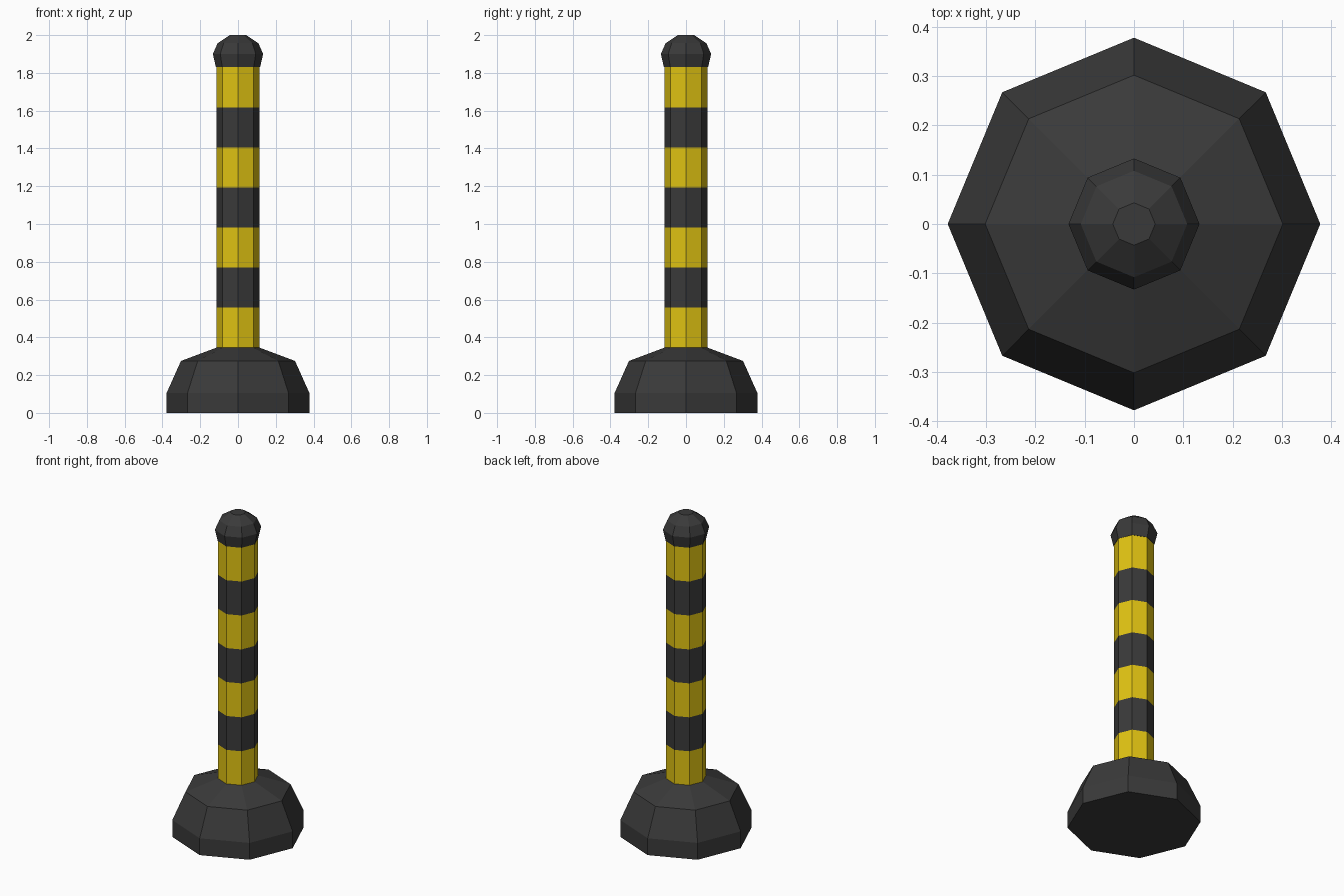
import bpy, bmesh, math

if "Cube" in bpy.data.objects:
    bpy.data.objects.remove(bpy.data.objects["Cube"])

SIDES = 8


def material(name, rgb):
    m = bpy.data.materials.new(name)
    m.diffuse_color = (*rgb, 1.0)
    m.use_nodes = True
    m.node_tree.nodes["Principled BSDF"].inputs["Base Color"].default_value = m.diffuse_color
    return m


black = material("black rubber", (0.042, 0.042, 0.042))
yellow = material("safety yellow", (0.74, 0.54, 0.006))


def lathe(name, profile, mats, rule=lambda i: 0):
    """Eight-sided closed turning of (radius, z) points; rule colours each band."""
    bm = bmesh.new()
    rings = []
    for r, z in profile:
        rings.append([bm.verts.new((r * math.cos(2 * math.pi * k / SIDES),
                                    r * math.sin(2 * math.pi * k / SIDES), z))
                      for k in range(SIDES)])
    for i, (a, b) in enumerate(zip(rings, rings[1:])):
        for k in range(SIDES):
            n = (k + 1) % SIDES
            bm.faces.new((a[k], a[n], b[n], b[k])).material_index = rule(i)
    bm.faces.new(rings[0][::-1])
    bm.faces.new(rings[-1])
    me = bpy.data.meshes.new(name)
    bm.to_mesh(me)
    bm.free()
    for m in mats:
        me.materials.append(m)
    ob = bpy.data.objects.new(name, me)
    bpy.context.collection.objects.link(ob)
    return ob


# Weighted foot
lathe("base", [(0.378, 0), (0.378, 0.105), (0.302, 0.275), (0.115, 0.345)], [black])

# Striped pole: seven equal bands, yellow first
Z0, Z1, BANDS = 0.345, 1.83, 7
lathe("striped_post",
      [(0.115, Z0 + (Z1 - Z0) * i / BANDS) for i in range(BANDS + 1)],
      [yellow, black], lambda i: i % 2)

# Rounded cap
lathe("cap", [(0.117, 1.83), (0.133, 1.90), (0.108, 1.957), (0.043, 2.0)], [black])
